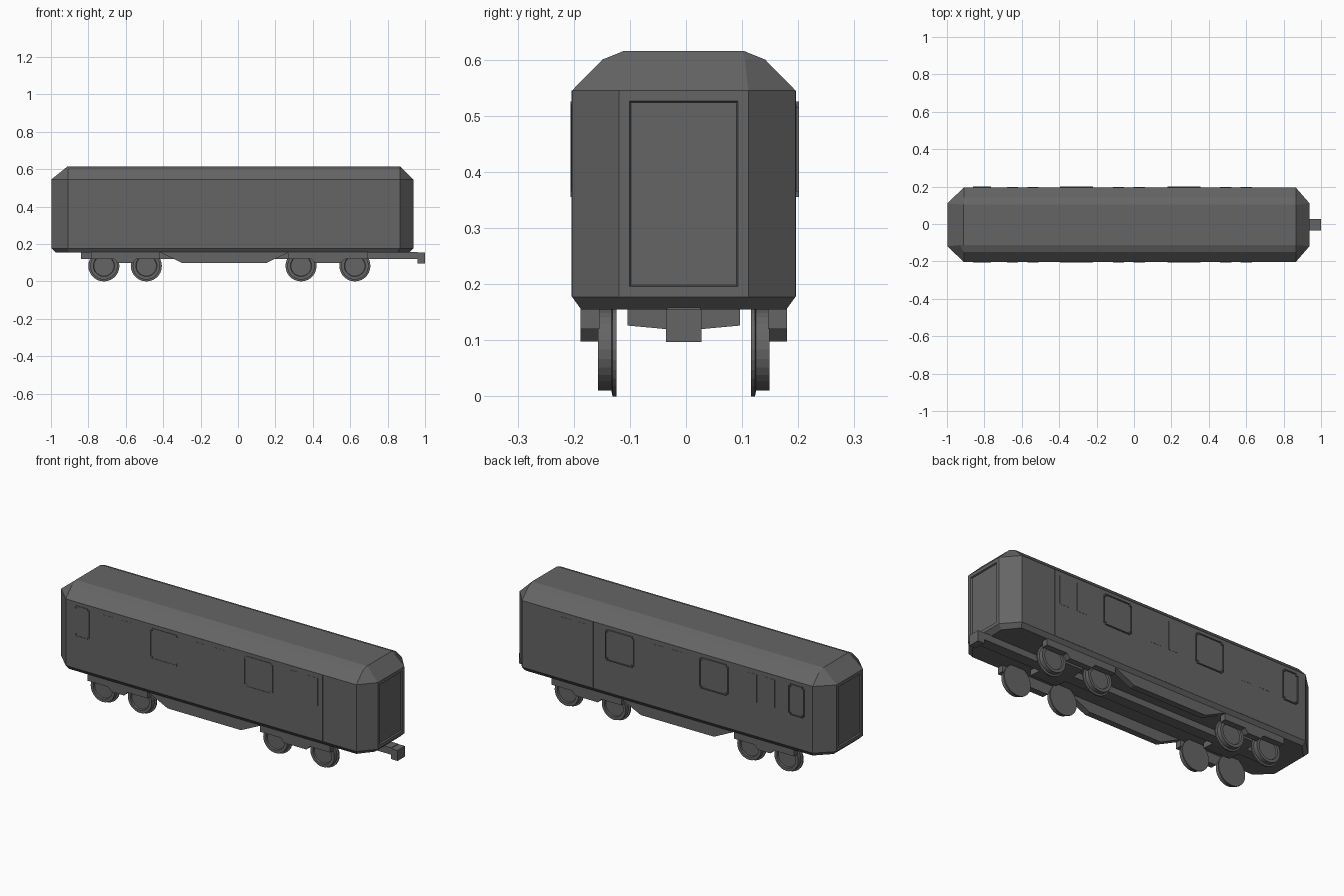
import bpy, bmesh, math
from mathutils import Vector

if "Cube" in bpy.data.objects:
    bpy.data.objects.remove(bpy.data.objects["Cube"])

grey = bpy.data.materials.new("dark grey")
grey.diffuse_color = (0.13, 0.13, 0.13, 1)
grey.use_nodes = True
grey.node_tree.nodes["Principled BSDF"].inputs["Base Color"].default_value = grey.diffuse_color
YC = -0.004      # body centre line in y
HALF = 0.199     # body half width


def finish(name, bm):
    bmesh.ops.recalc_face_normals(bm, faces=bm.faces)
    me = bpy.data.meshes.new(name)
    bm.to_mesh(me)
    bm.free()
    me.materials.append(grey)
    ob = bpy.data.objects.new(name, me)
    bpy.context.collection.objects.link(ob)
    return ob


def box(name, x0, x1, y0, y1, z0, z1):
    bm = bmesh.new()
    bmesh.ops.create_cube(bm, size=1)
    for v in bm.verts:
        v.co = Vector((x1 if v.co.x > 0 else x0, y1 if v.co.y > 0 else y0,
                       z1 if v.co.z > 0 else z0))
    return finish(name, bm)


def prism(name, pts, axis, a, b):
    """Extrude a 2D outline along 'x' (pts are y,z) or 'y' (pts are x,z)."""
    bm = bmesh.new()
    def at(p, d):
        return (d, p[0], p[1]) if axis == 'x' else (p[0], d, p[1])
    f = bm.faces.new([bm.verts.new(at(p, a)) for p in pts])
    r = bmesh.ops.extrude_face_region(bm, geom=[f])
    for v in r['geom']:
        if isinstance(v, bmesh.types.BMVert):
            v.co[0 if axis == 'x' else 1] = b
    return finish(name, bm)


# Body: chamfered outlines stacked upward (z, x0, x1, chamfer start x0, x1, end y, side y)
levels = [(0.155, -0.975, 0.915, -0.90, 0.855, 0.108, 0.183),
          (0.177, -0.998, 0.938, -0.91, 0.865, 0.115, HALF),
          (0.545, -0.998, 0.938, -0.91, 0.865, 0.115, HALF),
          (0.600, -0.930, 0.882, -0.91, 0.865, 0.109, 0.145),
          (0.615, -0.912, 0.867, -0.91, 0.865, 0.105, 0.108)]
bm = bmesh.new()
rings = []
for z, x0, x1, c0, c1, e, s in levels:
    outline = [(x0, -e), (c0, -s), (c1, -s), (x1, -e), (x1, e), (c1, s), (c0, s), (x0, e)]
    rings.append([bm.verts.new((x, y + YC, z)) for x, y in outline])
for lo, hi in zip(rings, rings[1:]):
    for i in range(8):
        j = (i + 1) % 8
        bm.faces.new((lo[i], lo[j], hi[j], hi[i]))
bm.faces.new(rings[0])
bm.faces.new(rings[-1])
bmesh.ops.recalc_face_normals(bm, faces=bm.faces)
# Recessed end doors
ends = [f for f in bm.faces if abs(f.normal.x) > 0.99]
bmesh.ops.inset_individual(bm, faces=ends, thickness=0.026, depth=0)
bmesh.ops.inset_individual(bm, faces=ends, thickness=0.004, depth=-0.008)
finish("carriage_body", bm)


def side_plate(name, side, x0, x1, z0, z1, out):
    """Thin plate lying on a body side."""
    face = YC + side * HALF
    a, b = sorted((face - side * 0.001, face + side * out))
    return box(name, x0, x1, a, b, z0, z1)


def window(name, side, x0, x1, z0, z1, out, rim=0.007):
    """Raised frame with the pane set back inside it."""
    bm = bmesh.new()
    y = YC + side * HALF
    f = bm.faces.new([bm.verts.new((x, y, z)) for x, z in
                      ((x0, z0), (x1, z0), (x1, z1), (x0, z1))])
    if f.normal.y * side <= 0:
        f.normal_update()
        if f.normal.y * side < 0:
            f.normal_flip()
    corners = bmesh.ops.bevel(bm, geom=list(bm.verts), offset=0.01, segments=2,
                              affect='VERTICES')
    f = bm.faces[:][0]
    r = bmesh.ops.extrude_face_region(bm, geom=[f])
    for v in r['geom']:
        if isinstance(v, bmesh.types.BMVert):
            v.co.y += side * out
    bm.normal_update()
    front = [g for g in r['geom'] if isinstance(g, bmesh.types.BMFace)]
    bmesh.ops.inset_region(bm, faces=front, thickness=rim, depth=0)
    hole = bmesh.ops.extrude_face_region(bm, geom=front)
    for v in hole['geom']:
        if isinstance(v, bmesh.types.BMVert):
            v.co.y -= side * (out - 0.0008)
    bmesh.ops.delete(bm, geom=[g for g in front if g.is_valid], context='FACES_ONLY')
    finish(name, bm)


# Side doors with two narrow panes, and the saloon windows
for side, label, out in ((-1, "front", 0.003), (1, "back", 0.006)):
    for i, (x0, x1) in enumerate(((-0.71, -0.48), (-0.145, 0.09), (0.43, 0.66))):
        side_plate(f"{label}_door_{i}", side, x0, x1, 0.178, 0.545, 0.001)
        mid = (x0 + x1) / 2
        for k in (-1, 1):
            a, b = sorted((mid + k * 0.025, mid + k * 0.085))
            side_plate(f"{label}_door_pane_{i}_{k}", side, a, b, 0.365, 0.52, 0.002)
    for i, (x0, x1) in enumerate(((-0.86, -0.765), (-0.395, -0.22), (0.18, 0.355))):
        window(f"{label}_window_{i}", side, x0, x1, 0.355, 0.525, out)

# Underframe: skirt between the bogies and bogie side frames dipping between the wheels
skirt = [(-0.42, 0.157), (-0.297, 0.098), (0.15, 0.098), (0.275, 0.157)]
for side, label in ((-1, "front"), (1, "back")):
    a, b = YC + side * 0.15, YC + side * 0.184
    prism(f"{label}_skirt", skirt, 'y', a, b)
    for i, (w0, w1) in enumerate(((-0.717, -0.49), (0.337, 0.625))):
        frame = [(w0 - 0.07, 0.157), (w0 - 0.07, 0.12), (w0 + 0.055, 0.12),
                 (w0 + 0.075, 0.098), (w1 - 0.075, 0.098), (w1 - 0.055, 0.12),
                 (w1 + 0.07, 0.12), (w1 + 0.07, 0.157)]
        prism(f"{label}_bogie_frame_{i}", frame, 'y', a, b)

# Centre sill, tapered bolsters and coupler
box("centre_sill", -0.84, 0.96, YC - 0.03, YC + 0.03, 0.12, 0.158)
box("coupler_head", 0.96, 1.0, YC - 0.032, YC + 0.032, 0.097, 0.155)
bolster = [(-0.1, 0.158), (-0.1, 0.126), (-0.035, 0.12), (0.035, 0.12), (0.1, 0.126), (0.1, 0.158)]
for i, x in enumerate((-0.603, 0.481)):
    prism(f"bolster_{i}", [(y + YC, z) for y, z in bolster], 'x', x - 0.08, x + 0.08)


# Wheels: turned profile (radius, distance from centre line), flange on the inner side
def wheel(name, x, side):
    prof = [(0, 0.118), (0.083, 0.118), (0.083, 0.125), (0.073, 0.127), (0.073, 0.151),
            (0.057, 0.151), (0.054, 0.143), (0, 0.143)]
    bm = bmesh.new()
    vs = [bm.verts.new((x + r, YC + side * (d + 0.002), 0.083)) for r, d in prof]
    es = [bm.edges.new(p) for p in zip(vs, vs[1:])]
    bmesh.ops.spin(bm, geom=vs + es, cent=(x, 0, 0.083), axis=(0, 1, 0),
                   angle=2 * math.pi, steps=28)
    bmesh.ops.remove_doubles(bm, verts=bm.verts, dist=1e-5)
    finish(name, bm)


for i, x in enumerate((-0.717, -0.49, 0.337, 0.625)):
    wheel(f"front_wheel_{i}", x, -1)
    wheel(f"back_wheel_{i}", x, 1)
